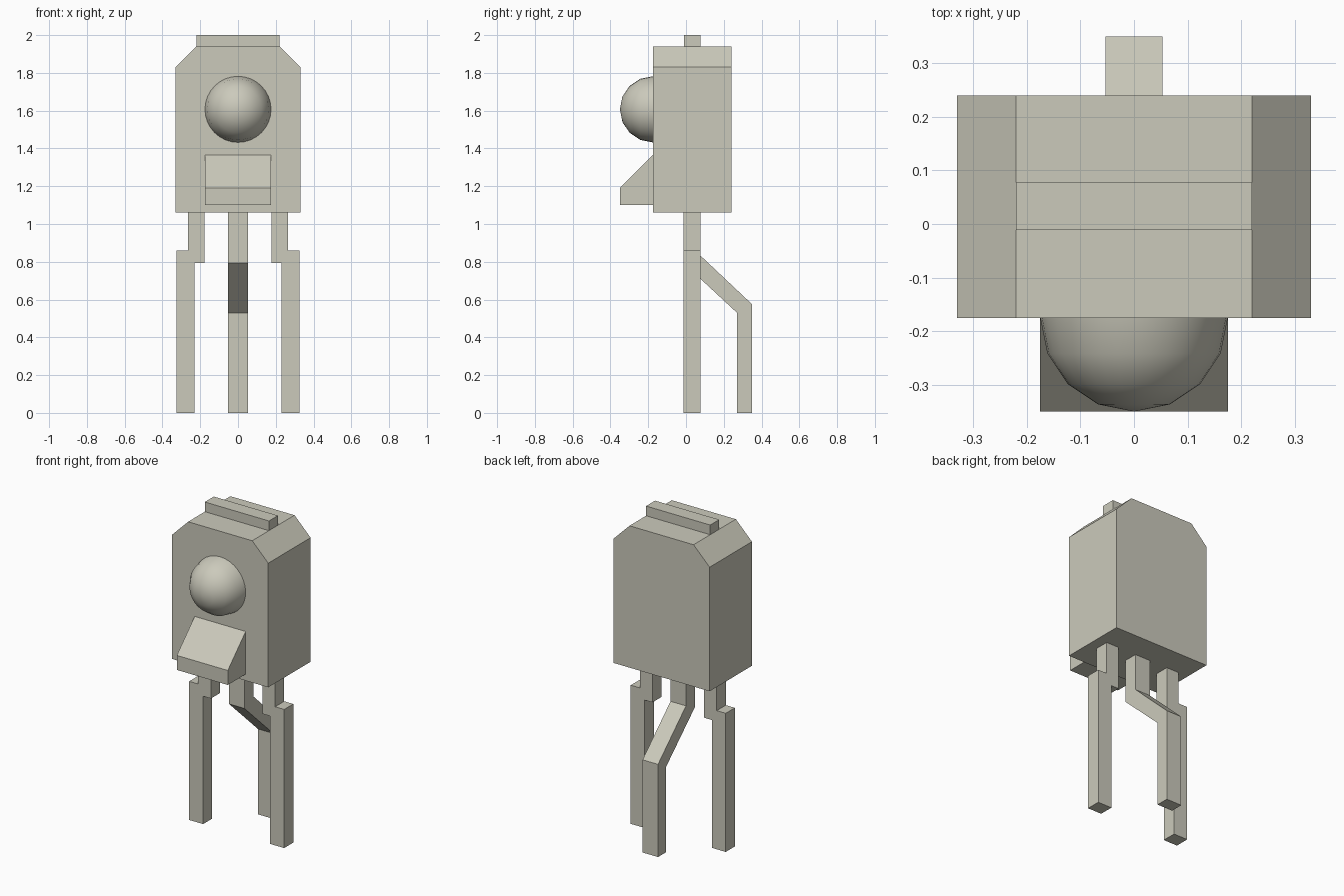
import bpy, bmesh, math
from mathutils import Vector

cube = bpy.data.objects.get("Cube")
if cube:
    bpy.data.objects.remove(cube, do_unlink=True)

grey = bpy.data.materials.new("warm grey")
colour = (0.60, 0.59, 0.50, 1.0)
grey.diffuse_color = colour
grey.use_nodes = True
grey.node_tree.nodes["Principled BSDF"].inputs["Base Color"].default_value = colour


def add_object(name, bm):
    bmesh.ops.recalc_face_normals(bm, faces=bm.faces[:])
    mesh = bpy.data.meshes.new(name)
    bm.to_mesh(mesh)
    bm.free()
    mesh.materials.append(grey)
    obj = bpy.data.objects.new(name, mesh)
    bpy.context.collection.objects.link(obj)
    return obj


def extrude_profile(name, points, axis, start, end):
    """Extrude an (x, z) outline along y, or a (y, z) outline along x."""
    bm = bmesh.new()
    if axis == "y":
        verts = [bm.verts.new((a, start, z)) for a, z in points]
        offset = Vector((0, end - start, 0))
    else:
        verts = [bm.verts.new((start, a, z)) for a, z in points]
        offset = Vector((end - start, 0, 0))
    cap = bm.faces.new(verts)
    result = bmesh.ops.extrude_face_region(bm, geom=[cap], use_keep_orig=True)
    moved = [v for v in result["geom"] if isinstance(v, bmesh.types.BMVert)]
    bmesh.ops.translate(bm, verts=moved, vec=offset)
    return add_object(name, bm)


FRONT, BACK = -0.175, 0.24
LEG_FRONT, LEG_BACK = -0.013, 0.076

# Housing with two chamfered top edges, and the ridge on top
extrude_profile("body", [(-0.33, 1.06), (0.33, 1.06), (0.33, 1.83), (0.22, 1.94),
                         (-0.22, 1.94), (-0.33, 1.83)], "y", FRONT, BACK)
extrude_profile("top_ridge", [(-0.22, 1.94), (0.22, 1.94), (0.22, 2.0), (-0.22, 2.0)],
                "y", -0.011, 0.077)

# Wedge below the lens
extrude_profile("front_wedge", [(FRONT, 1.10), (-0.35, 1.10), (-0.35, 1.19),
                                (FRONT, 1.365)], "x", -0.175, 0.175)

# Half-sphere lens: a quarter arc spun around the y axis
bm = bmesh.new()
radius, rings, centre = 0.175, 4, Vector((0, FRONT, 1.607))
arc = []
for i in range(rings + 1):
    t = math.pi / 2 * i / rings
    arc.append(bm.verts.new(centre + Vector((radius * math.sin(t), -radius * math.cos(t), 0))))
edges = [bm.edges.new(pair) for pair in zip(arc, arc[1:])]
bmesh.ops.spin(bm, geom=arc + edges, cent=centre, axis=(0, 1, 0),
               angle=2 * math.pi, steps=32, use_merge=True)
bmesh.ops.remove_doubles(bm, verts=bm.verts[:], dist=0.0001)
lens = add_object("lens", bm)
for face in lens.data.polygons:
    face.use_smooth = True

# Stepped outer legs
step = [(0.177, 1.06), (0.264, 1.06), (0.264, 0.86), (0.326, 0.86),
        (0.326, 0.0), (0.23, 0.0), (0.23, 0.793), (0.177, 0.793)]
for side, sign in (("left", 1), ("right", -1)):
    extrude_profile(side + "_leg", [(sign * x, z) for x, z in step], "y", LEG_FRONT, LEG_BACK)

# Middle leg, bent towards the back
extrude_profile("middle_leg", [(LEG_FRONT, 1.06), (LEG_BACK, 1.06), (LEG_BACK, 0.833),
                               (0.35, 0.575), (0.35, 0.0), (0.27, 0.0), (0.27, 0.53),
                               (LEG_FRONT, 0.793)], "x", -0.053, 0.053)
